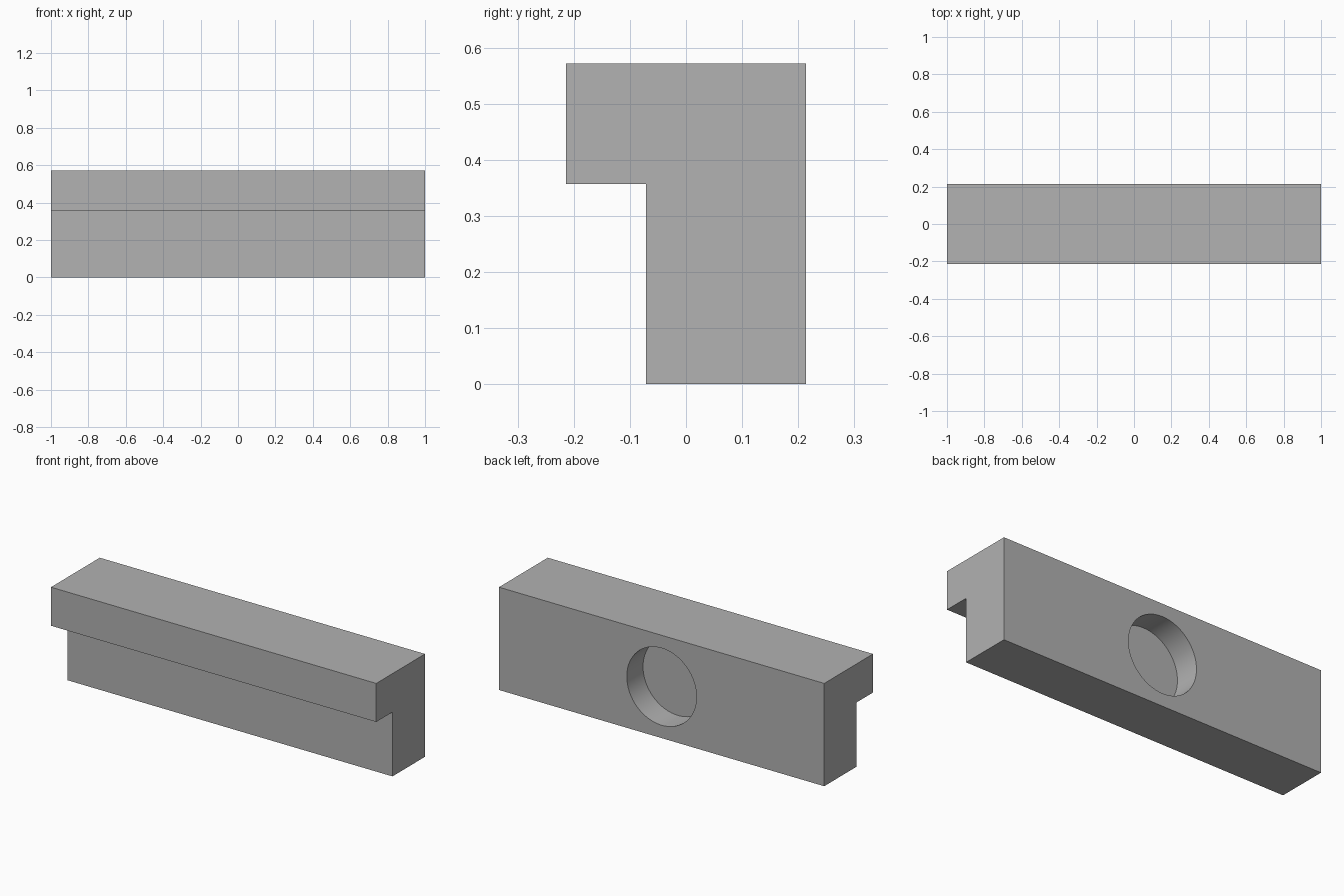
import bpy
import bmesh
import math
from mathutils import Matrix

default = bpy.data.objects.get("Cube")
if default:
    bpy.data.objects.remove(default, do_unlink=True)

U = 2 / 28  # the bar is 28 x 6 x 8 modules

grey = bpy.data.materials.new("plain grey")
grey.use_nodes = True
colour = (0.445, 0.445, 0.445, 1)
grey.diffuse_color = colour
grey.node_tree.nodes["Principled BSDF"].inputs["Base Color"].default_value = colour


def add_object(name, bm):
    bmesh.ops.recalc_face_normals(bm, faces=bm.faces)
    mesh = bpy.data.meshes.new(name)
    bm.to_mesh(mesh)
    bm.free()
    mesh.materials.append(grey)
    obj = bpy.data.objects.new(name, mesh)
    bpy.context.collection.objects.link(obj)
    return obj


# Rebated bar: L-shaped section in (y, z), extruded along x
section = [(-1, 0), (3, 0), (3, 8), (-3, 8), (-3, 5), (-1, 5)]
bm = bmesh.new()
end = bm.faces.new([bm.verts.new((-14 * U, y * U, z * U)) for y, z in section])
side = bmesh.ops.extrude_face_region(bm, geom=[end])
verts = [g for g in side["geom"] if isinstance(g, bmesh.types.BMVert)]
bmesh.ops.translate(bm, verts=verts, vec=(28 * U, 0, 0))
bar = add_object("rebated_bar", bm)

# Blind round recess in the back, two modules deep
bm = bmesh.new()
bmesh.ops.create_cone(
    bm, cap_ends=True, segments=64, radius1=3 * U, radius2=3 * U, depth=4 * U,
    matrix=Matrix.Translation((0, 3 * U, 4 * U)) @ Matrix.Rotation(math.pi / 2, 4, "X"))
cutter = add_object("recess_cutter", bm)

cut = bar.modifiers.new("recess", "BOOLEAN")
cut.object = cutter
cut.operation = "DIFFERENCE"
cut.solver = "EXACT"

# Apply the cut and smooth only the recess wall
bpy.ops.object.select_all(action="DESELECT")
bar.select_set(True)
bpy.context.view_layer.objects.active = bar
bpy.ops.object.modifier_apply(modifier=cut.name)
bpy.data.objects.remove(cutter, do_unlink=True)
bpy.ops.object.shade_smooth_by_angle(angle=math.radians(30))
